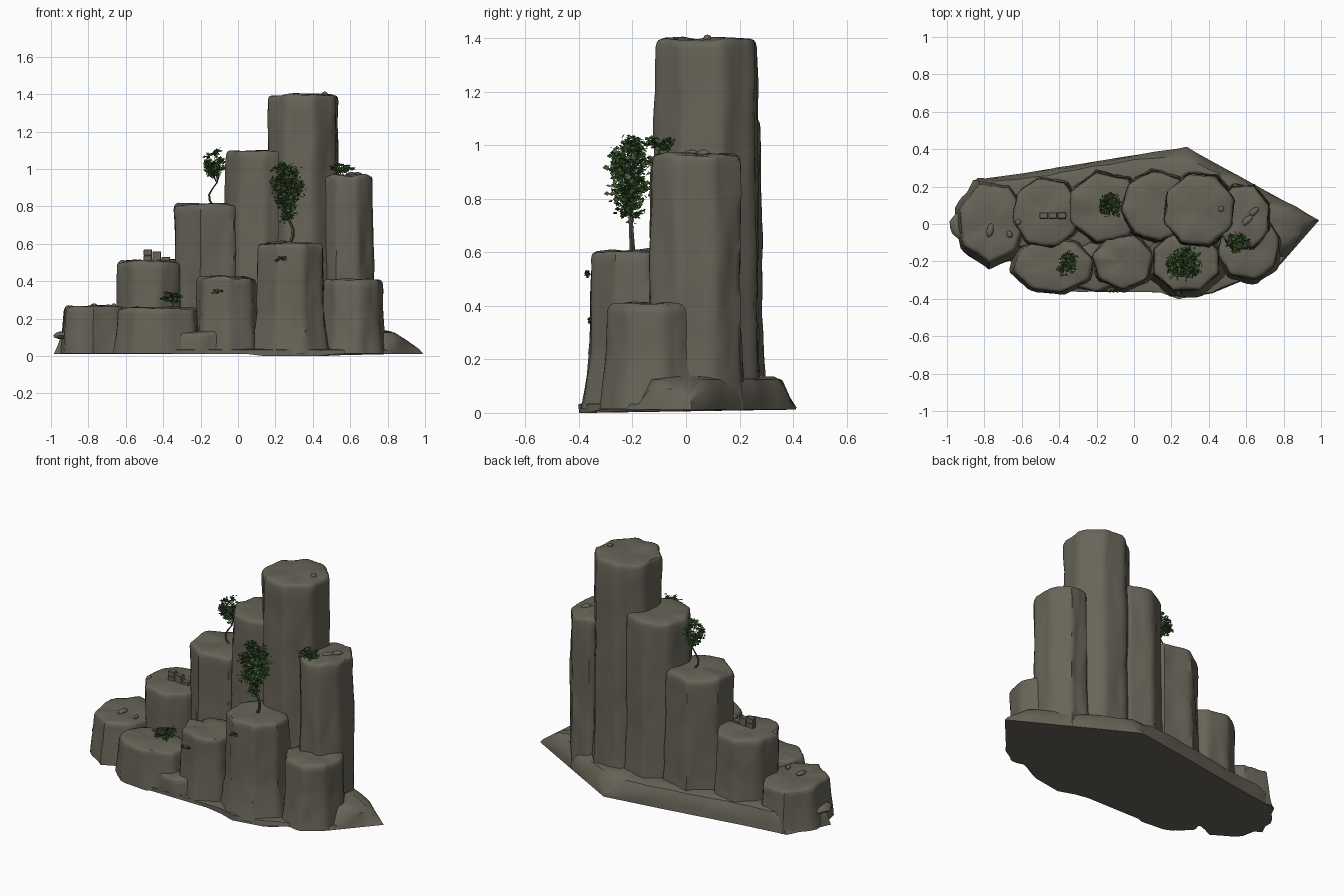
import bpy, bmesh, math, random
from mathutils import Vector, Matrix, noise

random.seed(4)
cube = bpy.data.objects.get("Cube")
if cube:
    bpy.data.objects.remove(cube)


def material(name, rgb):
    m = bpy.data.materials.new(name)
    m.use_nodes = True
    m.diffuse_color = (*rgb, 1)
    m.node_tree.nodes["Principled BSDF"].inputs["Base Color"].default_value = (*rgb, 1)
    return m


ROCK = material("grey brown rock", (0.136, 0.126, 0.097))
BARK = material("dark bark", (0.085, 0.075, 0.053))
LEAF = material("deep green leaf", (0.042, 0.105, 0.026))
LIGHT_LEAF = material("mid green leaf", (0.072, 0.145, 0.042))


def finish(bm, name, mats, smooth=None):
    mesh = bpy.data.meshes.new(name)
    bm.to_mesh(mesh)
    bm.free()
    for m in mats:
        mesh.materials.append(m)
    ob = bpy.data.objects.new(name, mesh)
    bpy.context.collection.objects.link(ob)
    if smooth:
        bpy.ops.object.select_all(action="DESELECT")
        ob.select_set(True)
        bpy.context.view_layer.objects.active = ob
        bpy.ops.object.shade_smooth_by_angle(angle=math.radians(smooth))
    return ob


def loft(rings, name, smooth):
    """Skin closed rings from bottom to top and cap both ends."""
    bm = bmesh.new()
    rows = [[bm.verts.new(p) for p in ring] for ring in rings]
    n = len(rows[0])
    for a, b in zip(rows, rows[1:]):
        for i in range(n):
            j = (i + 1) % n
            bm.faces.new((a[i], a[j], b[j], b[i]))
    bm.faces.new(rows[0][::-1])
    bm.faces.new(rows[-1])
    return finish(bm, name, [ROCK], smooth)


def column(name, x, y, rx, ry, h, sides=8, turn=0.0, flare=0.08):
    """Faceted basalt column with worn sides, soft rim and flared foot."""
    foot = 0.014
    levels = [(foot + (h - 0.03 - foot) * i / 24, 1) for i in range(25)]
    levels += [(h - 0.015, 0.985), (h - 0.005, 0.955), (h, 0.88), (h + 0.003, 0.5), (h, 0.15)]
    rings, count, step = [], sides * 6, math.tau / sides
    for z, s in levels:
        spread = s * (1 + flare * max(0, 1 - z / 0.24) ** 1.3 + 0.06 * (h - z))
        ring = []
        for i in range(count):
            a = math.tau * i / count
            r = math.cos(step / 2) / math.cos((a - turn) % step - step / 2)
            px, py = math.cos(a) * r, math.sin(a) * r
            coarse = noise.noise(Vector((px * 2 + x * 9, py * 2 + y * 9, z * 3)))
            fine = noise.noise(Vector((px * 6 + x * 5, py * 6, z * 8)))
            k = spread * (1 + 0.055 * coarse + 0.03 * fine)
            rim = 0.014 * noise.noise(Vector((px * s * 2 + x * 9, py * s * 2, h))) if z > h - 0.04 else 0
            ring.append((x + px * rx * k, y + py * ry * k, z + rim))
        rings.append(ring)
    return loft(rings, name, 50)


# Back row of stepped columns
column("tallest_column", 0.347, 0.075, 0.195, 0.198, 1.395, 8, 0.3, 0.04)
column("high_column", 0.12, 0.095, 0.193, 0.188, 1.095, 8, 0.1, 0.05)
column("middle_column", -0.155, 0.09, 0.203, 0.19, 0.81, 7, 0.0)
column("low_column", -0.468, 0.06, 0.185, 0.192, 0.51, 8, 0.2)
column("left_end_column", -0.76, 0.01, 0.18, 0.22, 0.265, 7, 0.13, 0.16)
column("right_column", 0.583, 0.035, 0.147, 0.178, 0.965, 8, 0.4, 0.05)
# Front row of shorter columns
column("front_left_column", -0.43, -0.22, 0.22, 0.148, 0.258, 8, 0.2, 0.1)
column("front_middle_column", -0.06, -0.2, 0.165, 0.152, 0.42, 7, 0.25, 0.12)
column("front_tall_column", 0.28, -0.2, 0.187, 0.167, 0.605, 8, 0.4, 0.2)
column("front_right_column", 0.612, -0.12, 0.17, 0.183, 0.41, 8, 0.2, 0.13)
column("front_foot_mound", -0.21, -0.23, 0.2, 0.125, 0.13, 8, 0.1, 0.1)

# Ground skirt, tapering to a point on its left
outline = [(0.99, 0.02), (0.6, 0.235), (0.28, 0.41), (-0.05, 0.36), (-0.6, 0.27),
           (-0.86, 0.235), (-0.985, -0.02), (-0.64, -0.21), (-0.46, -0.36),
           (0.14, -0.365), (0.24, -0.4), (0.42, -0.37), (0.78, -0.22)]
rings = []
for z, s in [(0.012, 1), (0.05, 0.99), (0.09, 0.97), (0.125, 0.92), (0.135, 0.82), (0.14, 0.6)]:
    ring = []
    for (ax, ay), (bx, by) in zip(outline, outline[1:] + outline[:1]):
        for t in range(6):
            px, py = ax + (bx - ax) * t / 6, ay + (by - ay) * t / 6
            k = s * (1 + 0.04 * noise.noise(Vector((px * 7, py * 7, z * 8))) * (z > 0.02))
            limit = 0.014 + max(0, 1 - px * k) * 0.65
            if py > 0.2:
                limit = min(limit, 0.018 + max(0, 0.405 - py * k) * 2.2)
            if py < -0.15:
                limit = min(limit, 0.03)
            height = min(z, limit + z * 0.05)
            if z < 0.02 and py < -0.3 and 0.1 < px < 0.5:
                height = 0
            ring.append((px * k, py * k, height))
    rings.append(ring)
loft(rings, "ground_skirt", 40)


# Loose stones lying on the ledges
def stone(x, y, z, sx, sy, sz, turn=0.0):
    bm = bmesh.new()
    bmesh.ops.create_icosphere(bm, subdivisions=2, radius=1)
    for v in bm.verts:
        v.co *= 1 + 0.2 * noise.noise(v.co * 1.5 + Vector((x, y, z)) * 9)
    bm.transform(Matrix.Translation((x, y, z)) @ Matrix.Rotation(turn, 4, "Z")
                 @ Matrix.Diagonal((sx, sy, sz, 1)))
    finish(bm, "loose_stone", [ROCK], 40)


for s in [(0.465, 0.08, 1.4, 0.016, 0.016, 0.014), (0.605, 0.02, 0.972, 0.035, 0.018, 0.012, 0.7),
          (0.64, 0.065, 0.97, 0.03, 0.018, 0.014, 0.8), (-0.62, 0.01, 0.5, 0.016, 0.016, 0.014),
          (-0.77, -0.035, 0.27, 0.018, 0.037, 0.012, -0.2),
          (-0.665, -0.055, 0.27, 0.014, 0.02, 0.012, 0.2), (-0.935, -0.01, 0.11, 0.05, 0.07, 0.022)]:
    stone(*s)

# Small pile of cut blocks
for x, z in [(-0.482, 0.521), (-0.434, 0.521), (-0.386, 0.513), (-0.482, 0.553), (-0.434, 0.543)]:
    bm = bmesh.new()
    bmesh.ops.create_cube(bm, size=1)
    bm.transform(Matrix.Translation((x, 0.045, z)) @ Matrix.Diagonal((0.047, 0.034, 0.032, 1)))
    bmesh.ops.bevel(bm, geom=bm.edges[:], offset=0.003, segments=1, affect="EDGES")
    finish(bm, "stone_block", [ROCK])


# Trees and shrubs
def branch(bm, points, r0, r1):
    rows = []
    for i, p in enumerate(points):
        r = r0 + (r1 - r0) * i / (len(points) - 1)
        rows.append([bm.verts.new((p[0] + r * math.cos(a * math.tau / 5),
                                   p[1] + r * math.sin(a * math.tau / 5), p[2])) for a in range(5)])
    for a, b in zip(rows, rows[1:]):
        for i in range(5):
            bm.faces.new((a[i], a[(i + 1) % 5], b[(i + 1) % 5], b[i]))


def leaf(bm, p, size):
    turn = Matrix.Rotation(random.uniform(0, math.tau), 3, "Z") @ Matrix.Rotation(
        random.uniform(-1.5, 1.5), 3, "X") @ Matrix.Rotation(random.uniform(-0.8, 0.8), 3, "Y")
    shape = [(-1, 0, 0), (0, -0.7, 0.1), (1, 0, 0), (0, 0.7, 0.1)]
    f = bm.faces.new([bm.verts.new(p + turn @ (Vector(c) * size)) for c in shape])
    f.material_index = int(random.random() < 0.35)


def plant(name, root, centre, radii, clusters, per, size, trunk, bend=0.08):
    """Crooked trunk with twigs leading to clusters of leaves, fuller at the top."""
    root, centre, radii = Vector(root), Vector(centre), Vector(radii)
    wood, crown = bmesh.new(), bmesh.new()
    path = []
    for i in range(8):
        p = root.lerp(centre, i / 7)
        p.x += bend * (centre.z - root.z) * math.sin(i * 0.95)
        path.append(p)
    branch(wood, path, trunk, trunk * 0.4)
    for c in range(clusters):
        d = Vector([random.gauss(0, 1) for _ in range(3)]).normalized()
        out = d * random.uniform(0.45, 0.9)
        out.x *= 0.95 + 0.3 * d.z
        out.y *= 0.95 + 0.3 * d.z
        tip = centre + out * radii
        start = path[random.randint(4, 7)]
        branch(wood, [start, start.lerp(tip, 0.5) + Vector((0, 0, 0.008)), tip], trunk * 0.35, trunk * 0.1)
        for _ in range(per):
            o = Vector([random.gauss(0, 0.16) for _ in range(3)])
            leaf(crown, tip + o * radii * Vector((1, 1, 0.55)), size * random.uniform(0.7, 1.2))
    finish(wood, name + "_trunk", [BARK], 60)
    finish(crown, name + "_leaves", [LEAF, LIGHT_LEAF])


plant("front_tree", (0.275, -0.2, 0.6), (0.265, -0.215, 0.875), (0.085, 0.085, 0.175), 50, 24, 0.0125, 0.011)
plant("back_tree", (-0.13, 0.1, 0.8), (-0.13, 0.1, 1.02), (0.064, 0.064, 0.097), 28, 20, 0.0105, 0.007, -0.12)
plant("left_shrub", (-0.35, -0.21, 0.25), (-0.35, -0.21, 0.312), (0.068, 0.072, 0.035), 18, 12, 0.012, 0.004)
plant("right_shrub", (0.56, -0.1, 0.95), (0.562, -0.1, 1.003), (0.058, 0.062, 0.035), 18, 11, 0.0115, 0.004)

# Sprigs growing out of the cliff face
for x, y, z in [(0.235, -0.362, 0.52), (-0.115, -0.35, 0.345)]:
    bm = bmesh.new()
    for _ in range(30):
        leaf(bm, Vector((x + random.gauss(0, 0.016), y - random.uniform(0, 0.012),
                         z + random.gauss(0, 0.006))), 0.009)
    finish(bm, "cliff_sprig", [LEAF, LIGHT_LEAF])
